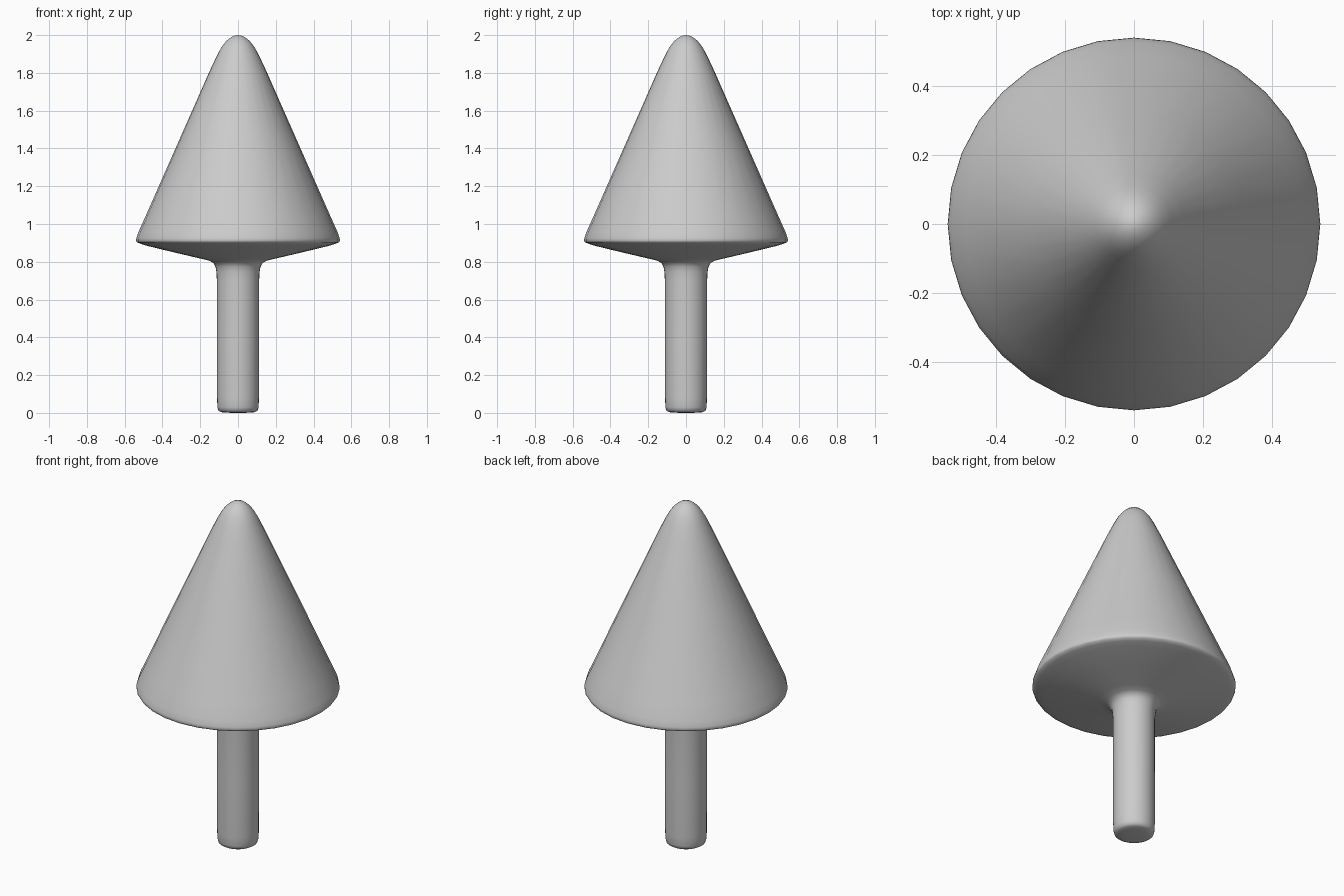
import bpy, bmesh, math

SIDES = 32

# Half-profile (radius, height): trunk foot, trunk, fillet, canopy rim, cone, rounded tip
profile = [
    (0, 0), (0.06, 0.001), (0.09, 0.004), (0.104, 0.012), (0.109, 0.03), (0.111, 0.08),
    (0.112, 0.40), (0.112, 0.70), (0.114, 0.745), (0.119, 0.773), (0.130, 0.793),
    (0.150, 0.805), (0.19, 0.815), (0.34, 0.85), (0.48, 0.884), (0.515, 0.895),
    (0.535, 0.903), (0.540, 0.912), (0.538, 0.925), (0.528, 0.955), (0.49, 1.04),
    (0.32, 1.425), (0.15, 1.81), (0.11, 1.895), (0.087, 1.937), (0.063, 1.968),
    (0.036, 1.99), (0.015, 1.998), (0, 2.0),
]

# Spin the profile into one continuous tree
bm = bmesh.new()
verts = [bm.verts.new((r, 0, z)) for r, z in profile]
edges = [bm.edges.new(pair) for pair in zip(verts, verts[1:])]
bmesh.ops.spin(bm, geom=verts + edges, cent=(0, 0, 0), axis=(0, 0, 1),
               angle=math.tau, steps=SIDES, use_duplicate=False)
bmesh.ops.remove_doubles(bm, verts=bm.verts, dist=0.0001)
bmesh.ops.recalc_face_normals(bm, faces=bm.faces)
for face in bm.faces:
    face.smooth = True

mesh = bpy.data.meshes.new("tree")
bm.to_mesh(mesh)
bm.free()
tree = bpy.data.objects.new("tree", mesh)
bpy.context.collection.objects.link(tree)
